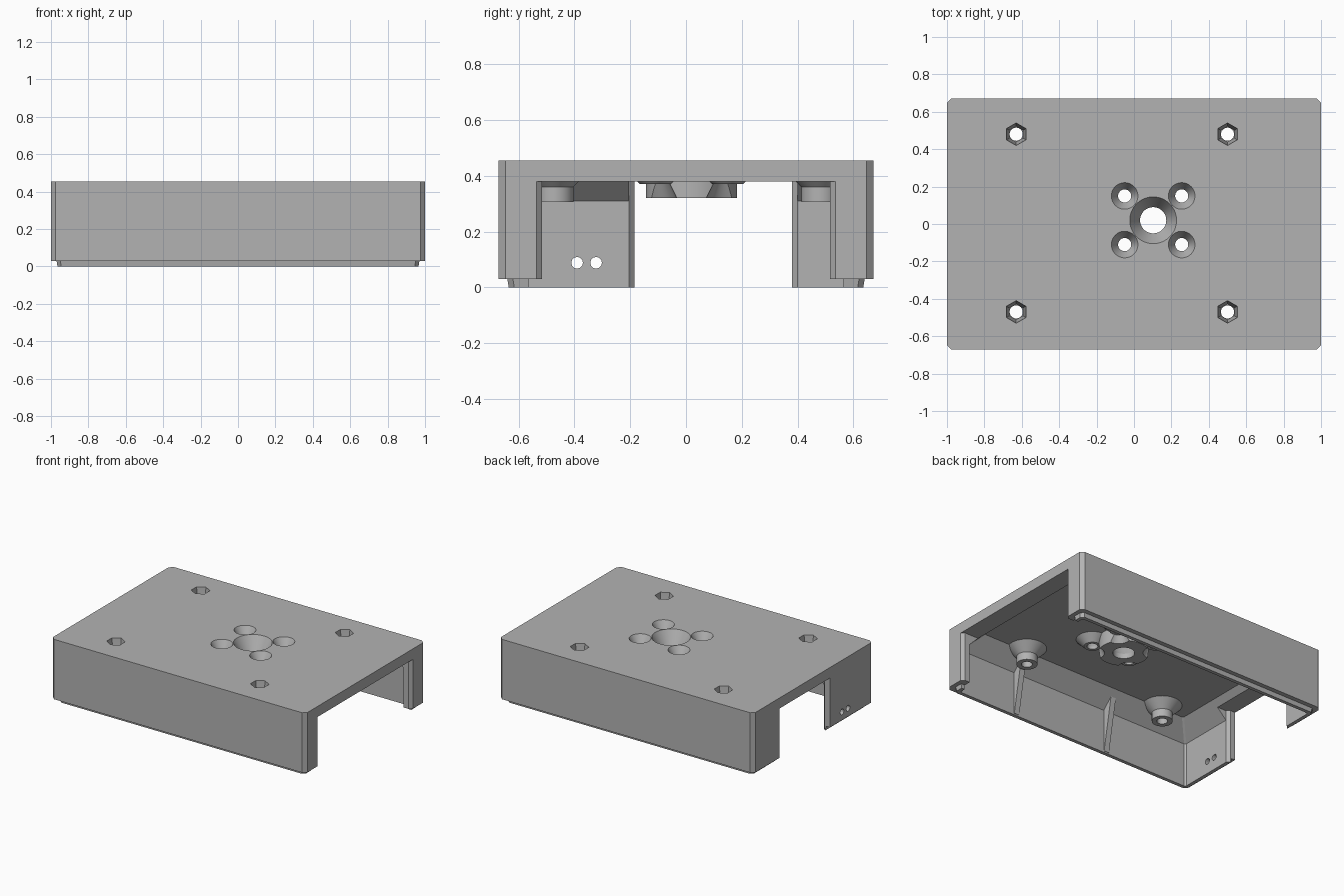
import bpy, bmesh
from math import sin, cos, pi

if "Cube" in bpy.data.objects:
    bpy.data.objects.remove(bpy.data.objects["Cube"])

grey = bpy.data.materials.new("plain grey")
grey.use_nodes = True
COLOUR = (0.45, 0.45, 0.45, 1)
grey.diffuse_color = COLOUR
grey.node_tree.nodes["Principled BSDF"].inputs["Base Color"].default_value = COLOUR


def loft(name, rings):
    """Closed solid skinned through rings of equal point count."""
    bm = bmesh.new()
    loops = [[bm.verts.new(p) for p in r] for r in rings]
    n = len(loops[0])
    for a, b in zip(loops, loops[1:]):
        for i in range(n):
            j = (i + 1) % n
            bm.faces.new((a[i], a[j], b[j], b[i]))
    bm.faces.new(loops[0])
    bm.faces.new(loops[-1])
    bmesh.ops.recalc_face_normals(bm, faces=bm.faces)
    mesh = bpy.data.meshes.new(name)
    bm.to_mesh(mesh)
    bm.free()
    mesh.materials.append(grey)
    ob = bpy.data.objects.new(name, mesh)
    bpy.context.collection.objects.link(ob)
    return ob


def rect(hx, hy, c, z):
    """Rectangle with cut corners."""
    pts = [(hx, hy - c), (hx - c, hy), (c - hx, hy), (-hx, hy - c),
           (-hx, c - hy), (c - hx, -hy), (hx - c, -hy), (hx, c - hy)]
    return [(x, y, z) for x, y in pts]


def turned(name, x, y, profile, sides=48):
    """Round or polygonal part from (radius, height) pairs."""
    return loft(name, [[(x + r * sin(2 * pi * i / sides), y + r * cos(2 * pi * i / sides), z)
                        for i in range(sides)] for r, z in profile])


def prism(name, pts, z0, z1):
    return loft(name, [[(x, y, z) for x, y in pts] for z in (z0, z1)])


def combine(ob, other, operation):
    """Boolean another solid into ob and discard it."""
    mod = ob.modifiers.new("combine", 'BOOLEAN')
    mod.operation = operation
    mod.solver = 'EXACT'
    mod.object = other
    bpy.context.view_layer.update()
    graph = bpy.context.evaluated_depsgraph_get()
    mesh = bpy.data.meshes.new_from_object(ob.evaluated_get(graph))
    ob.modifiers.clear()
    ob.data = mesh
    bpy.data.objects.remove(other)


# Outer shell with a stepped lower lip
body = loft("mounting_cover", [rect(.965, .635, .02, 0), rect(.97, .64, .02, .03),
                               rect(1, .672, .025, .03), rect(1, .672, .025, .455)])

# Hollow with a sloped ceiling edge
combine(body, loft("cavity", [rect(.94, .61, .01, -.1), rect(.94, .61, .01, .31),
                              rect(.83, .50, .01, .42)]), 'DIFFERENCE')

# Wide opening in one end, narrower opening in the other
combine(body, prism("wide_opening", [(.8, -.515), (.98, -.515), (1, -.535), (1.1, -.535),
                                     (1.1, .535), (1, .535), (.98, .515), (.8, .515)],
                    -.1, .38), 'DIFFERENCE')
combine(body, prism("lip_relief", [(.9, -.565), (1.1, -.565), (1.1, .565), (.9, .565)],
                    -.1, .03), 'DIFFERENCE')
combine(body, prism("narrow_opening", [(-.8, -.205), (-.94, -.205), (-.96, -.185), (-1.1, -.185),
                                       (-1.1, .38), (-.96, .38), (-.94, .4), (-.8, .4)],
                    -.1, .38), 'DIFFERENCE')

# Tapered ribs on the long walls
for x in (.47, -.28):
    for s in (-1, 1):
        shape = [(.63, .01), (.607, .01), (.535, .4), (.535, .43), (.63, .43)]
        rib = loft("rib", [[(x + d, s * y, z) for y, z in shape] for d in (-.02, .02)])
        combine(body, rib, 'UNION')

bolts = [(x, y) for x in (-.63, .5) for y in (-.47, .48)]
screws = [(x, y) for x in (-.05, .255) for y in (-.11, .15)]
HUB = (.1025, .02)

# Central hub relieved around the screws
hub = turned("hub", *HUB, [(.163, .32), (.163, .44)], 64)
for x, y in screws:
    combine(hub, turned("clearance", x, y, [(.082, .31), (.03, .42)]), 'DIFFERENCE')
combine(body, hub, 'UNION')

# Flared bosses
for x, y in bolts:
    combine(body, turned("bolt_boss", x, y, [(.067, .305), (.067, .36), (.142, .435)]), 'UNION')
for x, y in screws:
    combine(body, turned("screw_boss", x, y, [(.055, .37), (.12, .435)]), 'UNION')

# Hex nut pockets, countersinks and the central funnel
for x, y in bolts:
    combine(body, turned("nut_pocket", x, y, [(.061, .5), (.06, .45), (.042, .345)], 6), 'DIFFERENCE')
    combine(body, turned("bolt_hole", x, y, [(.035, .2), (.035, .4)], 32), 'DIFFERENCE')
for x, y in screws:
    combine(body, turned("countersink", x, y, [(.035, .3), (.035, .39), (.071, .455), (.071, .5)]),
            'DIFFERENCE')
combine(body, turned("funnel", *HUB, [(.07, .2), (.07, .355), (.125, .455), (.125, .5)], 64),
        'DIFFERENCE')

# Pair of small cable holes through the end wall
for y in (-.39, -.322):
    hole = loft("cable_hole", [[(x, y + .021 * cos(pi * i / 6), .088 + .021 * sin(pi * i / 6))
                                for i in range(12)] for x in (-1.1, -.85)])
    combine(body, hole, 'DIFFERENCE')

# Smooth the round parts, keep edges crisp
bpy.ops.object.select_all(action='DESELECT')
body.select_set(True)
bpy.context.view_layer.objects.active = body
bpy.ops.object.shade_smooth_by_angle(angle=.4)
